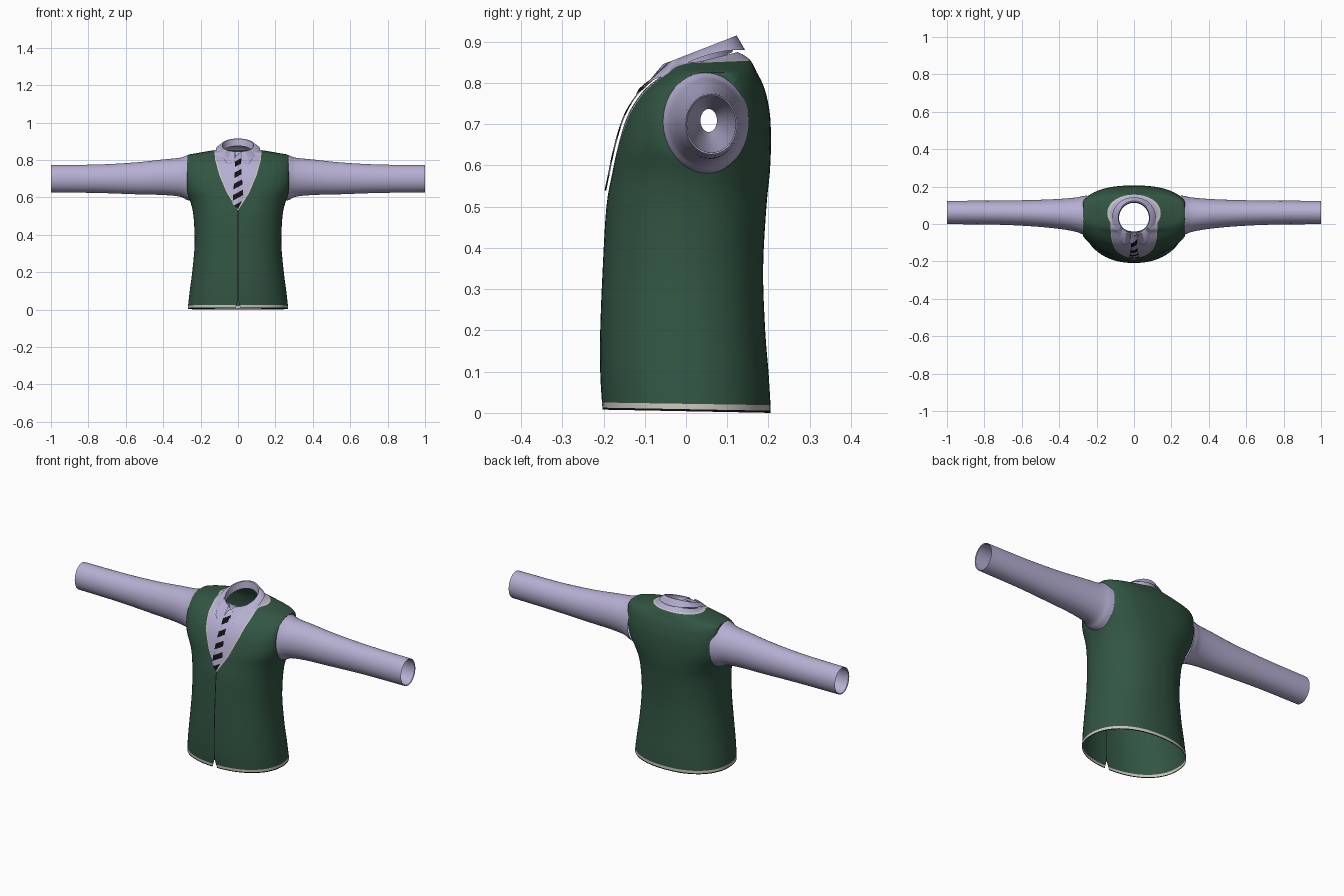
import bpy, bmesh, math
from mathutils import Vector

if "Cube" in bpy.data.objects:
    bpy.data.objects.remove(bpy.data.objects["Cube"])


def material(name, rgb):
    m = bpy.data.materials.new(name)
    m.diffuse_color = (*rgb, 1)
    m.use_nodes = True
    m.node_tree.nodes["Principled BSDF"].inputs["Base Color"].default_value = m.diffuse_color
    return m


GREEN = material("vest green", (0.032, 0.092, 0.056))
LILAC = material("shirt lilac", (0.47, 0.43, 0.65))
CREAM = material("trim cream", (0.58, 0.56, 0.50))
BLACK = material("black", (0.006, 0.006, 0.007))


def spline(rows, n):
    """Catmull-Rom interpolation of a table of rows."""
    out = []
    for i in range(len(rows) - 1):
        quad = [rows[max(i - 1, 0)], rows[i], rows[i + 1], rows[min(i + 2, len(rows) - 1)]]
        for k in range(n):
            t = k / n
            out.append([0.5 * (2 * b + (c - a) * t + (2 * a - 5 * b + 4 * c - d) * t * t
                               + (3 * b - a - 3 * c + d) * t ** 3) for a, b, c, d in zip(*quad)])
    out.append(list(rows[-1]))
    return out


def loft(rings, closed=True, mat=lambda i: 0):
    """Skin a list of equal-length point rows."""
    bm = bmesh.new()
    vs = [[bm.verts.new(p) for p in r] for r in rings]
    n = len(vs[0])
    for i in range(len(vs) - 1):
        for j in range(n if closed else n - 1):
            k = (j + 1) % n
            f = bm.faces.new((vs[i][j], vs[i][k], vs[i + 1][k], vs[i + 1][j]))
            f.material_index = mat(i)
    return bm


def finish(bm, name, mats, angle=40):
    bmesh.ops.recalc_face_normals(bm, faces=bm.faces)
    me = bpy.data.meshes.new(name)
    bm.to_mesh(me)
    bm.free()
    for m in mats:
        me.materials.append(m)
    ob = bpy.data.objects.new(name, me)
    bpy.context.collection.objects.link(ob)
    bpy.ops.object.select_all(action='DESELECT')
    ob.select_set(True)
    bpy.context.view_layer.objects.active = ob
    bpy.ops.object.shade_smooth_by_angle(angle=math.radians(angle))
    return ob


# Torso: z, half width, front y, back y, roundness, tilt
TABLE = [(.022, .267, -.204, .205, 2.2, 0), (.1, .258, -.208, .2, 2.2, 0),
         (.2, .245, -.208, .192, 2.2, 0), (.35, .232, -.202, .187, 2.2, 0),
         (.5, .238, -.193, .195, 2.2, 0), (.58, .256, -.179, .203, 2.3, 0),
         (.65, .285, -.164, .206, 2.5, 0), (.72, .3, -.142, .204, 2.5, 0),
         (.77, .3, -.112, .195, 2.5, 0), (.8, .295, -.082, .185, 2.5, 0),
         (.825, .278, -.048, .172, 2.4, 0), (.84, .2, -.043, .163, 2.3, .03),
         (.852, .128, -.041, .153, 2, .06), (.856, .095, -.040, .125, 2, .25)]
STEPS = 4
rows = spline(TABLE, STEPS)
rows = [[.004, .268, -.203, .205, 2.2, 0], [.009, .268, -.203, .205, 2.2, 0]] + rows
neck = 2 + 12 * STEPS


def torso_ring(z, hw, yf, yb, e, tilt, n=72):
    pts = []
    for j in range(n):
        a = 2 * math.pi * j / n
        s, c = math.sin(a), -math.cos(a)
        x = hw * math.copysign(abs(s) ** (2 / e), s)
        y = (yf + yb) / 2 + (yb - yf) / 2 * math.copysign(abs(c) ** (2 / e), c)
        x = max(-.272, min(.272, x))
        drop = .02 * y * max(0, .1 - z) / .1
        pts.append((x, y, z + tilt * (y - .05) - drop))
    return pts


def front_y(z):
    for a, b in zip(rows, rows[1:]):
        if a[0] <= z <= b[0]:
            return a[2] + (b[2] - a[2]) * (z - a[0]) / (b[0] - a[0])
    return rows[-1][2]


def ring_mat(i):
    if i == 0:
        return 3
    if i == 1 or i == neck - 1:
        return 2
    return 1 if i >= neck else 0


bm = loft([torso_ring(*r) for r in rows], mat=ring_mat)


def cut(point, normal, test):
    faces = [f for f in bm.faces if test(f.calc_center_median())]
    geom = set(faces)
    for f in faces:
        geom.update(f.edges)
        geom.update(f.verts)
    bmesh.ops.bisect_plane(bm, geom=list(geom), dist=1e-5, plane_co=point, plane_no=normal)


# Neckline cuts: outer edge and inner edge of the piping
VEE = [(0, .53), (.06, .625), (.1, .72), (.122, .8), (.127, .86)]
PIPE = .006
planes = []
for (x0, z0), (x1, z1) in zip(VEE, VEE[1:]):
    for s in (-1, 1):
        planes.append((Vector((s * x0, 0, z0)), Vector((s * (z1 - z0), 0, x0 - x1)).normalized()))
upper = lambda c: c.y < .05 and c.z > .5 and abs(c.x) < .17
for p, n in planes:
    cut(p, n, upper)
    cut(p - n * PIPE, n, upper)
for f in bm.faces:
    c = f.calc_center_median()
    if upper(c):
        d = max((c - p).dot(n) for p, n in planes)
        if d < -PIPE:
            f.material_index = 1
        elif d < 0 and f.material_index == 0:
            f.material_index = 2

# Front closing line and the small notch at the hem
lower = lambda c: c.y < -.1 and c.z < .54 and abs(c.x) < .06
for s in (-1, 1):
    cut(Vector((s * .0025, 0, 0)), Vector((1, 0, 0)), lower)
    cut(Vector((0, 0, .055)), Vector((s * .055, 0, .016)).normalized(), lambda c: lower(c) and c.z < .1)
gone = []
for f in bm.faces:
    c = f.calc_center_median()
    if c.y < -.1 and abs(c.x) < (.055 - c.z) * .016 / .055:
        gone.append(f)
    elif c.y < -.1 and abs(c.x) < .0025 and c.z < .53:
        f.material_index = 3
    elif abs(c.x) > .27 and ((c.y - .047) / .08) ** 2 + ((c.z - .705) / .095) ** 2 < 1:
        gone.append(f)  # arm openings
bmesh.ops.delete(bm, geom=gone, context='FACES')
finish(bm, "vest_body", [GREEN, LILAC, CREAM, BLACK])

# Sleeves: x, centre y, centre z, radius y, radius z, with an inner lining
SLEEVE = [(.25, .047, .705, .106, .125), (.275, .047, .706, .102, .118),
          (.31, .05, .708, .092, .104), (.4, .054, .708, .08, .095),
          (.55, .058, .702, .07, .085), (.75, .061, .7, .064, .076), (1, .0615, .7, .0625, .073)]
LINING = [(.997, .0615, .7, .059, .069), (.85, .06, .702, .054, .064),
          (.6, .057, .706, .038, .048), (.4, .055, .709, .02, .028)]


def oval(x, yc, zc, ry, rz, n=40):
    return [(x, yc + ry * math.cos(2 * math.pi * j / n), zc + rz * math.sin(2 * math.pi * j / n))
            for j in range(n)]


for side, name in ((-1, "right_sleeve"), (1, "left_sleeve")):
    rings = [oval(*r) for r in spline(SLEEVE, 4) + spline(LINING, 3)]
    finish(loft([[(side * x, y, z) for x, y, z in r] for r in rings]), name, [LILAC])

# Folded collar, open at the front with two points
GAP, N = .17, 64
stand, fold_in, fold_out, edge = [], [], [], []
for j in range(N + 1):
    a = GAP + (2 * math.pi - 2 * GAP) * j / N
    s, c = math.sin(a), math.cos(a)
    near = min(a, 2 * math.pi - a)
    top = .88 - .035 * c
    stand.append((.08 * s, .033 - .08 * c, top - .04))
    fold_in.append((.084 * s, .033 - .084 * c, top - .002))
    fold_out.append((.09 * s, .033 - .09 * c, top))
    z = .86 - .045 * c - .025 * c * c - .02 * math.exp(-((near - .5) / .2) ** 2)
    y = .03 - (.1215 + .0085 * c) * c
    if c > .7:
        y = min(y, front_y(z) - .008)
    edge.append((.117 * s, y, z))
under = [(x * .95, .03 + (y - .03) * .95, z + .003) for x, y, z in edge]
finish(loft([stand, fold_in, fold_out, edge, under], closed=False), "collar", [LILAC], 60)

# Tie: slanted bands of alternating colour that follow the shirt front
WIDTH = [(.53, .032), (.56, .031), (.785, .015), (.805, .019), (.84, .015)]


def half_width(z):
    w = WIDTH[-1][1]
    for (z0, w0), (z1, w1) in zip(WIDTH, WIDTH[1:]):
        if z0 <= z <= z1:
            w = w0 + (w1 - w0) * (z - z0) / (z1 - z0)
    return max(.001, min(w, (z - .53) * .63 - .004))


def tie_row(z):
    w = half_width(z)
    pts = []
    for k in (-1, -.5, 0, .5, 1):
        zz = min(.84, max(.538, z + .55 * k * w))
        bulge = .004 * (1 - k * k) + (.012 if z > .78 else .006)
        pts.append((k * w, front_y(zz) - bulge, zz))
    return pts


tie_rows = [tie_row(.54 + .0145 * i) for i in range(21)]
finish(loft(tie_rows, closed=False, mat=lambda i: (i // 2) % 2), "tie", [BLACK, LILAC])
